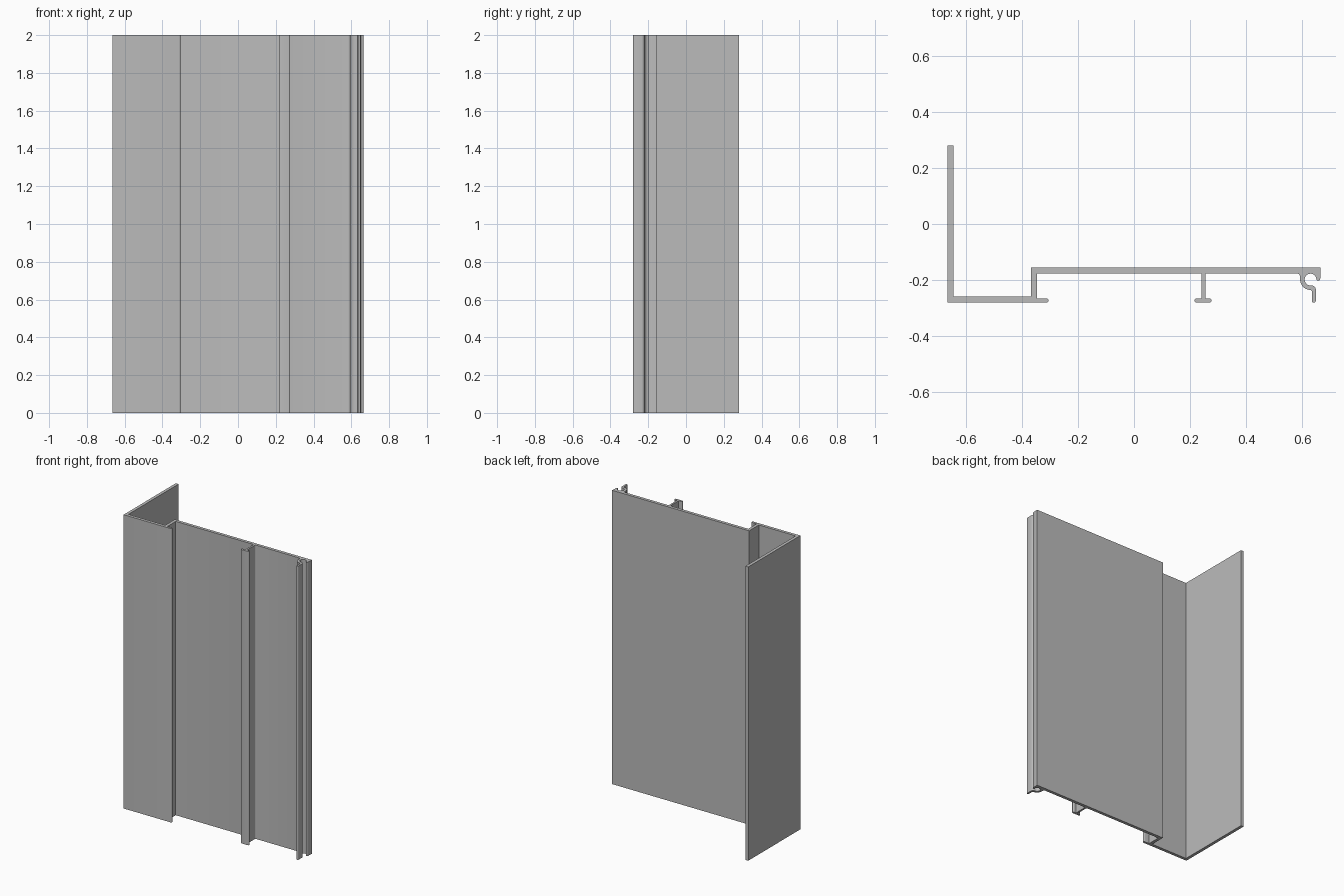
import bpy, bmesh
from math import cos, sin, radians

cube = bpy.data.objects.get("Cube")
if cube:
    bpy.data.objects.remove(cube, do_unlink=True)

HEIGHT = 2.0
LEFT, RIGHT = -0.665, 0.665
FRONT, BACK = -0.28, 0.28
WALL = 0.021                      # main sheet thickness
FOOT = 0.015                      # thin flange thickness
PLATE_BACK = -0.155
PLATE_FRONT = PLATE_BACK - WALL
FOOT_BACK = FRONT + FOOT


def arc(cx, cy, r, start, end, steps=8):
    """Points along a circular arc, angles in degrees."""
    angles = [radians(start + (end - start) * i / steps) for i in range(steps + 1)]
    return [(cx + r * cos(a), cy + r * sin(a)) for a in angles]


def foot_end(x, side):
    """Rounded end of a thin flange; side is +1 for its right end, -1 for its left."""
    r = FOOT * 0.45
    low, high = FRONT + r, FOOT_BACK - r
    if side > 0:
        return arc(x - r, low, r, -90, 0, 4) + arc(x - r, high, r, 0, 90, 4)
    return arc(x + r, high, r, 90, 180, 4) + arc(x + r, low, r, 180, 270, 4)


# Outline of the section, counter-clockwise
outline = []

# Side wall and front flange
outline += [(LEFT, BACK), (LEFT, FRONT)]
outline += foot_end(-0.305, 1)

# Step web up to the main plate
outline += [(-0.346, FOOT_BACK), (-0.346, PLATE_FRONT)]

# T-shaped rib
outline += arc(0.235, PLATE_FRONT - 0.006, 0.006, 90, 0, 3)
outline += [(0.241, FOOT_BACK)]
outline += foot_end(0.216, -1) + foot_end(0.276, 1)
outline += [(0.254, FOOT_BACK)]
outline += arc(0.26, PLATE_FRONT - 0.006, 0.006, 180, 90, 3)

# Outside of the hook, then its leg
hook_x, hook_y = 0.629, -0.198
outline += arc(0.58, PLATE_FRONT - 0.012, 0.012, 90, 0, 5)
outline += arc(hook_x, hook_y, 0.037, 180, 265, 12)
outline += arc(0.628, -0.241, 0.006, 70, 0, 3)
outline += arc(0.640, FRONT + 0.006, 0.006, 180, 270, 3)
outline += arc(0.642, FRONT + 0.006, 0.006, 270, 360, 3)
outline += arc(0.632, -0.235, 0.016, 0, 85, 6)

# Inside of the hook and the end lip
outline += arc(hook_x, hook_y, 0.021, 275, 0, 24)
outline += arc(0.657, hook_y + 0.003, 0.007, 200, 340, 6)

# Back of the plate and of the front flange
outline += [(RIGHT, PLATE_BACK), (-0.367, PLATE_BACK),
            (-0.367, FRONT + WALL), (LEFT + WALL, FRONT + WALL), (LEFT + WALL, BACK)]

# Extrude the section upward
bm = bmesh.new()
base = bm.faces.new([bm.verts.new((x, y, 0)) for x, y in outline])
top = bmesh.ops.extrude_face_region(bm, geom=[base], use_keep_orig=True)["geom"]
bmesh.ops.translate(bm, vec=(0, 0, HEIGHT),
                    verts=[v for v in top if isinstance(v, bmesh.types.BMVert)])
bmesh.ops.recalc_face_normals(bm, faces=bm.faces)
mesh = bpy.data.meshes.new("extruded_trim_profile")
bm.to_mesh(mesh)
bm.free()
trim = bpy.data.objects.new("extruded_trim_profile", mesh)
bpy.context.collection.objects.link(trim)

# Plain grey metal
grey = bpy.data.materials.new("plain_grey")
grey.use_nodes = True
colour = (0.5, 0.5, 0.5, 1)
grey.diffuse_color = colour
grey.node_tree.nodes["Principled BSDF"].inputs["Base Color"].default_value = colour
mesh.materials.append(grey)

# Smooth the rounded parts, keep the corners sharp
bpy.ops.object.select_all(action="DESELECT")
trim.select_set(True)
bpy.context.view_layer.objects.active = trim
bpy.ops.object.shade_smooth_by_angle(angle=radians(35))
